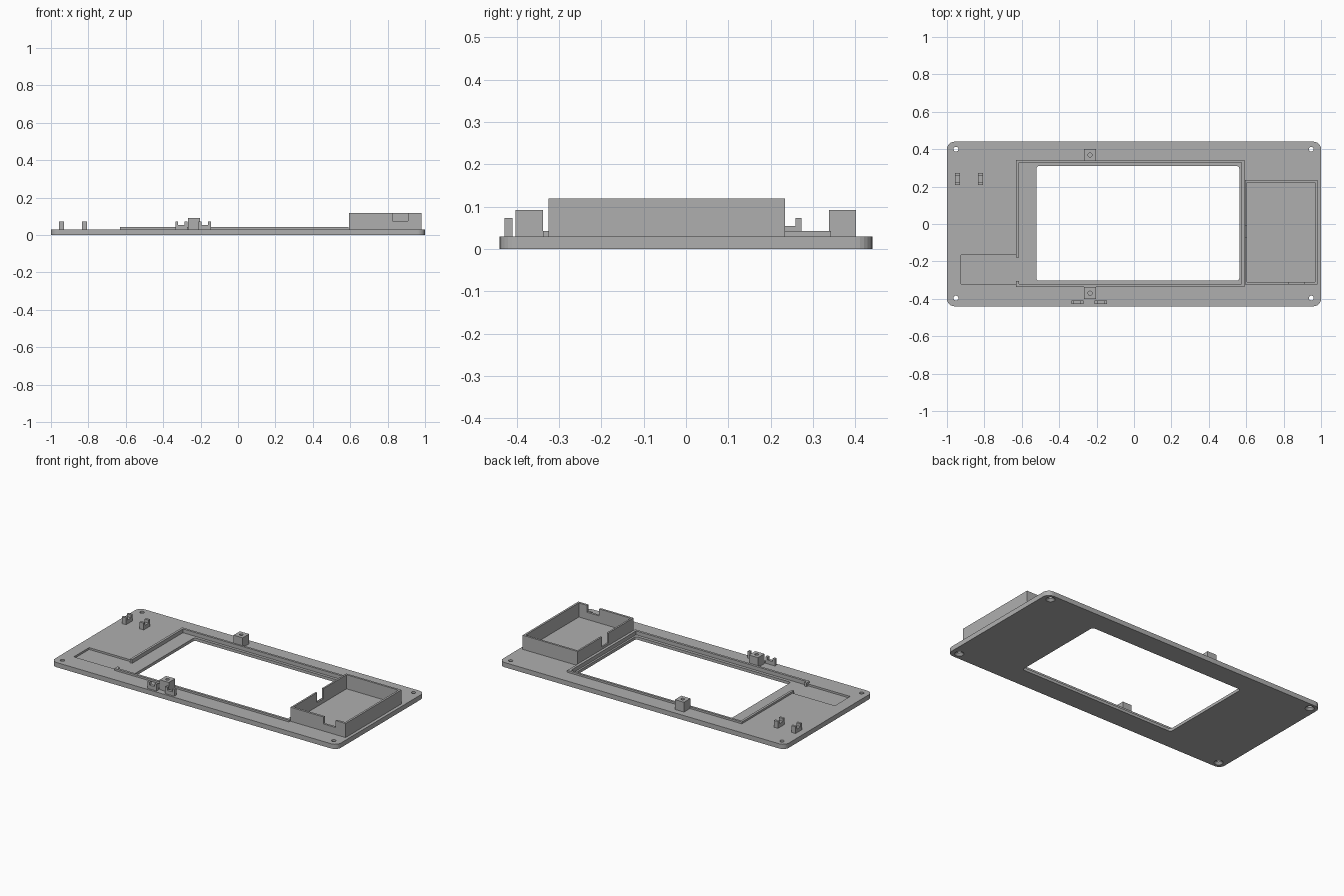
import bpy, bmesh, math
from mathutils import Vector

cube = bpy.data.objects.get("Cube")
if cube:
    bpy.data.objects.remove(cube, do_unlink=True)

grey = bpy.data.materials.new("plain grey")
grey.use_nodes = True
COLOUR = (0.43, 0.43, 0.43, 1)
grey.diffuse_color = COLOUR
grey.node_tree.nodes["Principled BSDF"].inputs["Base Color"].default_value = COLOUR


def finish(name, bm):
    bmesh.ops.recalc_face_normals(bm, faces=bm.faces)
    mesh = bpy.data.meshes.new(name)
    bm.to_mesh(mesh)
    bm.free()
    mesh.materials.append(grey)
    obj = bpy.data.objects.new(name, mesh)
    bpy.context.collection.objects.link(obj)
    return obj


def box(name, x, y, z, radius=0):
    """Box between limits, with optionally rounded vertical edges."""
    bm = bmesh.new()
    bmesh.ops.create_cube(bm, size=1)
    for v in bm.verts:
        v.co = Vector([lo + (c + 0.5) * (hi - lo) for c, (lo, hi) in zip(v.co, (x, y, z))])
    if radius:
        upright = [e for e in bm.edges
                   if abs(e.verts[0].co.z - e.verts[1].co.z) > 1e-4]
        bmesh.ops.bevel(bm, geom=upright, offset=radius, segments=6,
                        profile=0.5, affect='EDGES')
    return finish(name, bm)


def cone(name, x, y, z, r_low, r_high):
    bm = bmesh.new()
    bmesh.ops.create_cone(bm, cap_ends=True, segments=24, radius1=r_low,
                          radius2=r_high, depth=z[1] - z[0])
    bmesh.ops.translate(bm, verts=bm.verts, vec=(x, y, (z[0] + z[1]) / 2))
    return finish(name, bm)


def cut(obj, *cutters):
    """Subtract each cutter from the part, then discard it."""
    for cutter in cutters:
        mod = obj.modifiers.new("cut", 'BOOLEAN')
        mod.operation, mod.solver, mod.object = 'DIFFERENCE', 'EXACT', cutter
        bpy.context.view_layer.update()
        graph = bpy.context.evaluated_depsgraph_get()
        mesh = bpy.data.meshes.new_from_object(obj.evaluated_get(graph))
        obj.modifiers.clear()
        obj.data = mesh
        bpy.data.objects.remove(cutter, do_unlink=True)
    return obj


TOP = 0.03      # upper face of the panel
LEDGE = 0.018   # floor of the shallow pockets
ABOVE = 0.2

# Panel with window, screen pocket and cable pocket
panel = box("panel", (-1, 1), (-0.44, 0.44), (0, TOP), 0.04)
cut(panel,
    box("window", (-0.522, 0.563), (-0.303, 0.31), (-0.1, ABOVE), 0.015),
    box("screen_pocket", (-0.615, 0.575), (-0.322, 0.328), (LEDGE, ABOVE)),
    box("cable_pocket", (-0.925, -0.63), (-0.32, -0.167), (LEDGE, ABOVE)),
    box("cable_gap", (-0.64, -0.6), (-0.305, -0.18), (LEDGE, ABOVE)))

# Corner screw holes, countersunk from underneath
for x in (-0.952, 0.948):
    for y in (-0.396, 0.4):
        cut(panel,
            cone("hole", x, y, (-0.1, ABOVE), 0.013, 0.013),
            cone("countersink", x, y, (-0.003, 0.014), 0.029, 0.012))

# Raised rim around the screen
rim = box("screen_rim", (-0.63, 0.592), (-0.337, 0.342), (TOP, 0.042))
cut(rim,
    box("rim_inside", (-0.615, 0.575), (-0.322, 0.328), (0, ABOVE)),
    box("rim_gap", (-0.66, -0.6), (-0.305, -0.18), (0, ABOVE)))

# Open battery tray with two wall notches
tray = box("tray_walls", (0.594, 0.98), (-0.324, 0.234), (TOP, 0.119))
cut(tray,
    box("tray_inside", (0.605, 0.967), (-0.31, 0.221), (0, ABOVE)),
    box("front_notch", (0.825, 0.91), (-0.36, -0.3), (0.075, ABOVE)),
    box("side_notch", (0.57, 0.62), (-0.073, -0.008), (0.055, ABOVE)))

# Square screw posts
for name, y in (("front_post", (-0.402, -0.338)), ("back_post", (0.337, 0.401))):
    post = box(name, (-0.267, -0.203), y, (TOP, 0.092))
    cut(post, cone("post_hole", -0.235, sum(y) / 2, (0.04, ABOVE), 0.011, 0.011))


# Small U-shaped saddles
def saddle(name, x, y, along_x):
    part = box(name, x, y, (TOP, 0.073))
    inset = 0.015
    if along_x:
        gap = box("gap", (x[0] + inset, x[1] - inset), (y[0] - 0.1, y[1] + 0.1), (0.054, ABOVE))
    else:
        gap = box("gap", (x[0] - 0.1, x[1] + 0.1), (y[0] + inset, y[1] - inset), (0.054, ABOVE))
    cut(part, gap)


for i, x in enumerate((-0.335, -0.21)):
    saddle(f"front_saddle_{i + 1}", (x, x + 0.065), (-0.428, -0.41), True)
for i, x in enumerate((-0.958, -0.835)):
    saddle(f"side_saddle_{i + 1}", (x, x + 0.029), (0.208, 0.273), False)
